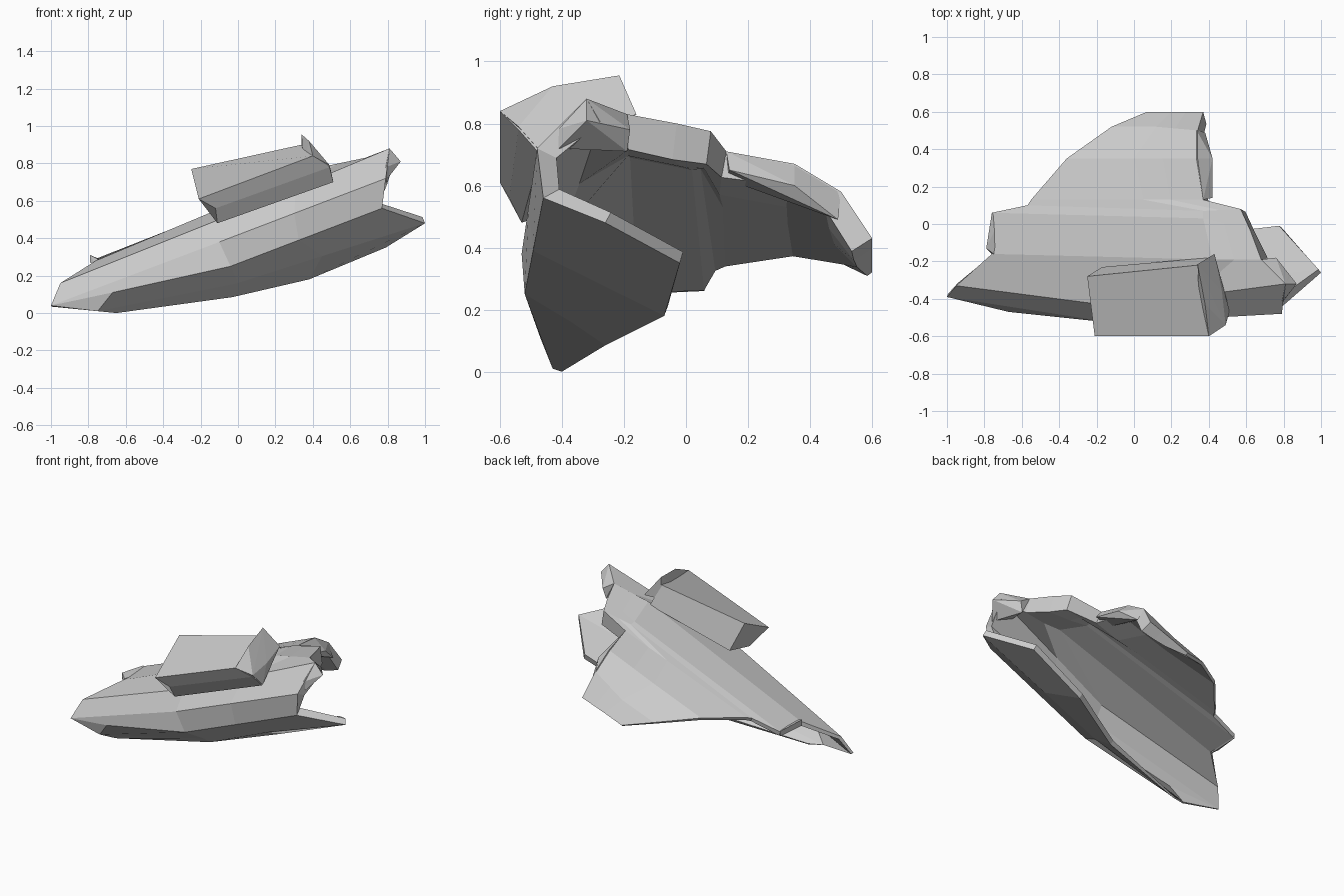
import bpy, bmesh
from mathutils import Vector

if "Cube" in bpy.data.objects:
    bpy.data.objects.remove(bpy.data.objects["Cube"])


def finish(name, bm):
    mesh = bpy.data.meshes.new(name)
    bm.to_mesh(mesh)
    bm.free()
    obj = bpy.data.objects.new(name, mesh)
    bpy.context.collection.objects.link(obj)
    return obj


def hull(name, points):
    bm = bmesh.new()
    for p in points:
        bm.verts.new(p)
    res = bmesh.ops.convex_hull(bm, input=bm.verts)
    junk = list({v for v in res["geom_interior"] if isinstance(v, bmesh.types.BMVert)})
    if junk:
        bmesh.ops.delete(bm, geom=junk, context='VERTS')
    bmesh.ops.recalc_face_normals(bm, faces=bm.faces)
    return finish(name, bm)


def loft(name, start, end):
    """Closed prism between two matching cross-sections."""
    bm = bmesh.new()
    a = [bm.verts.new(p) for p in start]
    b = [bm.verts.new(p) for p in end]
    for i in range(len(a)):
        k = (i + 1) % len(a)
        bm.faces.new((a[i], a[k], b[k], b[i]))
    bm.faces.new(a)
    bm.faces.new(b)
    bmesh.ops.recalc_face_normals(bm, faces=bm.faces)
    return finish(name, bm)


# Folded armour shell: rails run left to right, from lower flange round the front and over to the back
rails = [
    [(-.65, -.40, .00), (-.03, -.26, .085), (.38, -.07, .18), (.79, -.02, .35)],
    [(-.75, -.43, .01), (.00, -.37, .16), (1.0, -.26, .48)],
    [(-.67, -.47, .11), (-.04, -.52, .25), (.77, -.46, .56)],
    [(-1.0, -.39, .04), (-.10, -.53, .38), (.79, -.48, .72)],
    [(-.95, -.33, .16), (-.10, -.44, .50), (.81, -.32, .88)],
    [(-.76, -.16, .28), (.42, -.19, .775), (.68, -.19, .83)],
    [(-.76, .06, .29), (.37, .03, .735), (.62, -.03, .80)],
    [(-.57, .10, .35), (.37, .07, .73), (.57, .08, .775)],
    [(-.55, .13, .36), (.05, .13, .59), (.37, .13, .71)],
    [(-.36, .35, .39), (.00, .35, .53), (.34, .35, .67)],
    [(-.12, .52, .36), (.12, .52, .45), (.34, .50, .58)],
    [(.07, .60, .32), (.20, .60, .37), (.37, .60, .43)],
]
# Wall thickness of each rail at its right end
walls = [.04, .04, .06, .07, .09, .12, .12, .11, .09, .08, .08, .08]

bm = bmesh.new()
grid = []
for rail in rails:
    if len(rail) == 3:
        rail.insert(2, Vector(rail[1]).lerp(Vector(rail[2]), .45))
    grid.append([bm.verts.new(p) for p in rail])
for a, b in zip(grid, grid[1:]):
    for j in range(3):
        bm.faces.new((a[j], a[j + 1], b[j + 1], b[j]))
bm.faces.new((grid[1][0], grid[2][0], grid[3][0]))
shell = finish("armour_shell", bm)

group = shell.vertex_groups.new(name="wall")
for i, wall in enumerate(walls):
    for j, taper in enumerate((.25, .75, .9, 1)):
        group.add([i * 4 + j], wall / .12 * taper, 'REPLACE')
solid = shell.modifiers.new("wall", 'SOLIDIFY')
solid.thickness = .12
solid.offset = -1
solid.vertex_group = "wall"

# Raised slab on the front shoulder: back foot, back top, front top, front underside, front foot
loft("raised_slab",
     [(-.17, -.23, .58), (-.25, -.28, .77), (-.21, -.60, .61), (-.12, -.57, .56), (-.11, -.53, .48)],
     [(.40, -.18, .76), (.34, -.22, .90), (.40, -.60, .84), (.49, -.54, .78), (.51, -.47, .70)])

# Upturned wedge closing the right end of the slab
hull("slab_end_wedge", [
    (.34, -.215, .955), (.34, -.22, .80), (.38, -.43, .92), (.35, -.48, .78), (.40, -.60, .84),
    (.43, -.16, .83), (.47, -.36, .80), (.51, -.46, .70), (.49, -.54, .79)])

# Blunt lip on the right end of the top ridge
hull("right_end_lip", [
    (.81, -.32, .88), (.87, -.32, .81), (.79, -.42, .78), (.80, -.41, .72), (.68, -.19, .83),
    (.76, -.18, .78), (.74, -.19, .71), (.70, -.36, .74)])

# Bevelled rim along the right side of the back flap
hull("back_flap_rim", [
    (.37, .13, .71), (.335, .35, .67), (.335, .50, .58), (.42, .14, .65), (.42, .35, .60),
    (.38, .49, .49), (.32, .13, .62), (.30, .35, .57)])

# Small lip on the left edge
hull("left_edge_lip", [
    (-.79, -.13, .31), (-.79, -.13, .27), (-.76, -.16, .25), (-.75, -.16, .29),
    (-.76, .06, .295), (-.76, .06, .26), (-.72, .02, .28)])
